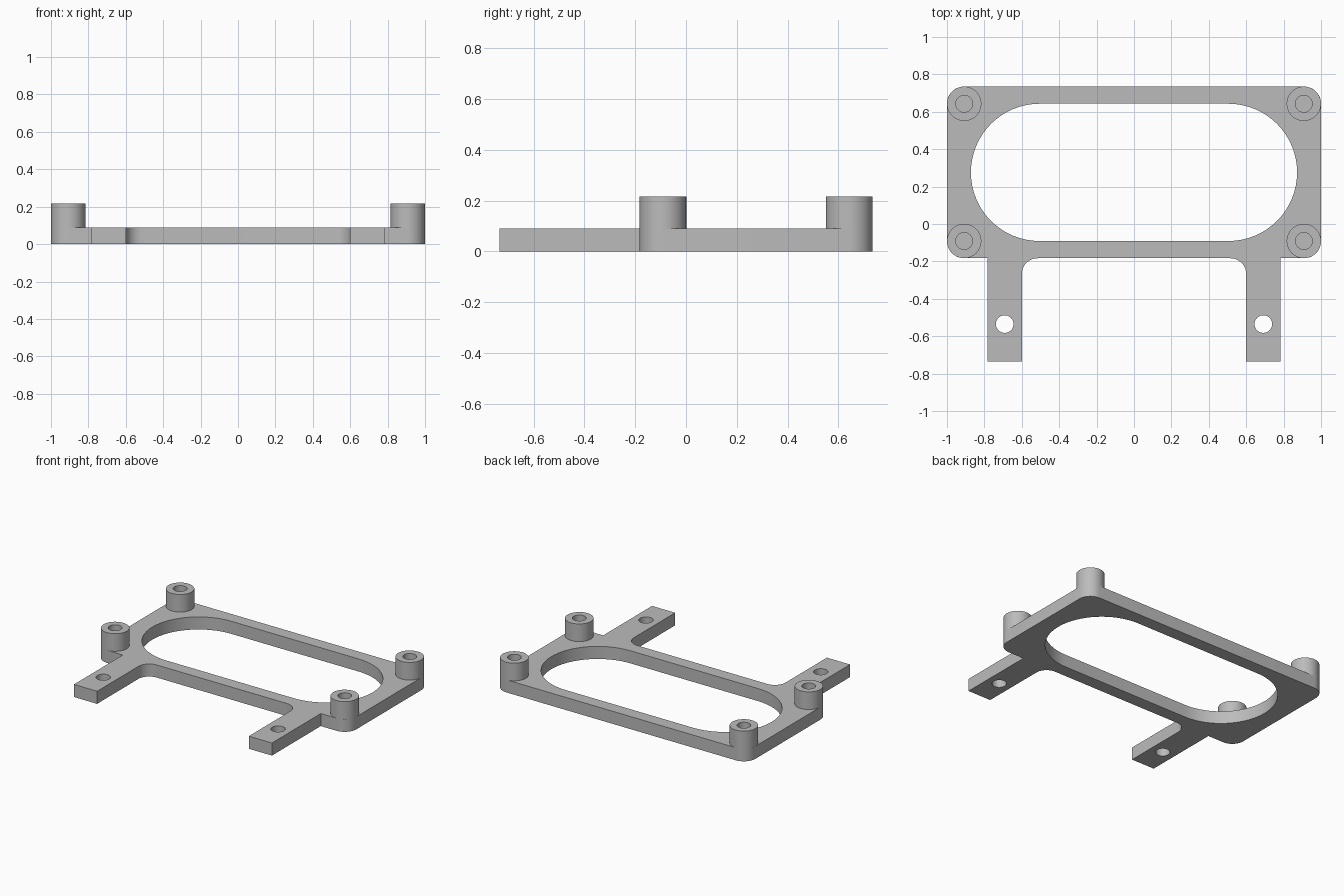
import bpy, bmesh
from math import cos, sin, pi, radians

cube = bpy.data.objects.get("Cube")
if cube:
    bpy.data.objects.remove(cube, do_unlink=True)

T = 0.09                      # plate thickness
R = 0.092                     # corner and post radius
X, FRONT, BACK = 1.0, -0.183, 0.735
POST_X, POST_YS = X - R, (FRONT + R, BACK - R)
FOOT = -0.735                 # front end of the legs

gray = bpy.data.materials.new("gray")
gray.use_nodes = True
COLOR = (0.5, 0.5, 0.5, 1)
gray.diffuse_color = COLOR
gray.node_tree.nodes["Principled BSDF"].inputs["Base Color"].default_value = COLOR


def arc(cx, cy, r, start, end, n=12):
    angles = [radians(start + (end - start) * i / n) for i in range(n + 1)]
    return [(cx + r * cos(a), cy + r * sin(a)) for a in angles]


def mirrored(half):
    """Close a right-hand half outline across x = 0."""
    return half + [(-x, y) for x, y in reversed(half)]


def circle(cx, cy, r):
    return arc(cx, cy, r, 0, 360, 40)[:-1]


def finish(obj):
    obj.data.materials.clear()
    obj.data.materials.append(gray)
    bpy.ops.object.select_all(action="DESELECT")
    obj.select_set(True)
    bpy.context.view_layer.objects.active = obj
    bpy.ops.object.shade_smooth_by_angle(angle=radians(30))


def extruded_plate(name, loops, height):
    """Filled outline with holes, extruded up from z = 0."""
    bm = bmesh.new()
    edges = []
    for pts in loops:
        vs = [bm.verts.new((x, y, 0)) for x, y in pts]
        edges += [bm.edges.new((a, b)) for a, b in zip(vs, vs[1:] + vs[:1])]
    bmesh.ops.triangle_fill(bm, edges=edges, use_beauty=True, use_dissolve=False)
    res = bmesh.ops.extrude_face_region(bm, geom=bm.faces[:], use_keep_orig=True)
    top = [v for v in res["geom"] if isinstance(v, bmesh.types.BMVert)]
    bmesh.ops.translate(bm, verts=top, vec=(0, 0, height))
    bmesh.ops.recalc_face_normals(bm, faces=bm.faces[:])
    mesh = bpy.data.meshes.new(name)
    bm.to_mesh(mesh)
    bm.free()
    obj = bpy.data.objects.new(name, mesh)
    bpy.context.collection.objects.link(obj)
    finish(obj)


def lathe(name, profile, location, n=40):
    """Spin an (r, z) profile about the vertical axis."""
    bm = bmesh.new()
    vs = [bm.verts.new((r, 0, z)) for r, z in profile]
    edges = [bm.edges.new(pair) for pair in zip(vs, vs[1:])]
    bmesh.ops.spin(bm, geom=vs + edges, cent=(0, 0, 0), axis=(0, 0, 1),
                   angle=2 * pi, steps=n)
    bmesh.ops.remove_doubles(bm, verts=bm.verts[:], dist=1e-5)
    bmesh.ops.recalc_face_normals(bm, faces=bm.faces[:])
    mesh = bpy.data.meshes.new(name)
    bm.to_mesh(mesh)
    bm.free()
    obj = bpy.data.objects.new(name, mesh)
    obj.location = location
    bpy.context.collection.objects.link(obj)
    finish(obj)


# Frame plate with two legs, a long slot and two screw holes
LEG_IN, LEG_OUT, FILLET = 0.6, 0.783, 0.085
outline = mirrored(
    arc(LEG_IN - FILLET, FRONT - FILLET, FILLET, 90, 0)
    + [(LEG_IN, FOOT), (LEG_OUT, FOOT), (LEG_OUT, FRONT)]
    + arc(POST_X, POST_YS[0], R, -90, 0)
    + arc(POST_X, POST_YS[1], R, 0, 90))
slot_r = (POST_YS[1] - POST_YS[0]) / 2
slot = mirrored(arc(0.872 - slot_r, sum(POST_YS) / 2, slot_r, -90, 90, 32))
leg_mid = (LEG_IN + LEG_OUT) / 2
holes = [circle(s * leg_mid, -0.535, 0.047) for s in (-1, 1)]
extruded_plate("frame_plate", [outline, slot] + holes, T)

# Corner posts with blind bores
POST_TOP, BORE = 0.216, 0.045
post_profile = [(R, T), (R, POST_TOP), (BORE, POST_TOP), (BORE, T + 0.001), (0, T + 0.001)]
for side, sx in (("right", -1), ("left", 1)):
    for end, y in zip(("front", "back"), POST_YS):
        lathe(f"post_{end}_{side}", post_profile, (sx * POST_X, y, 0))
